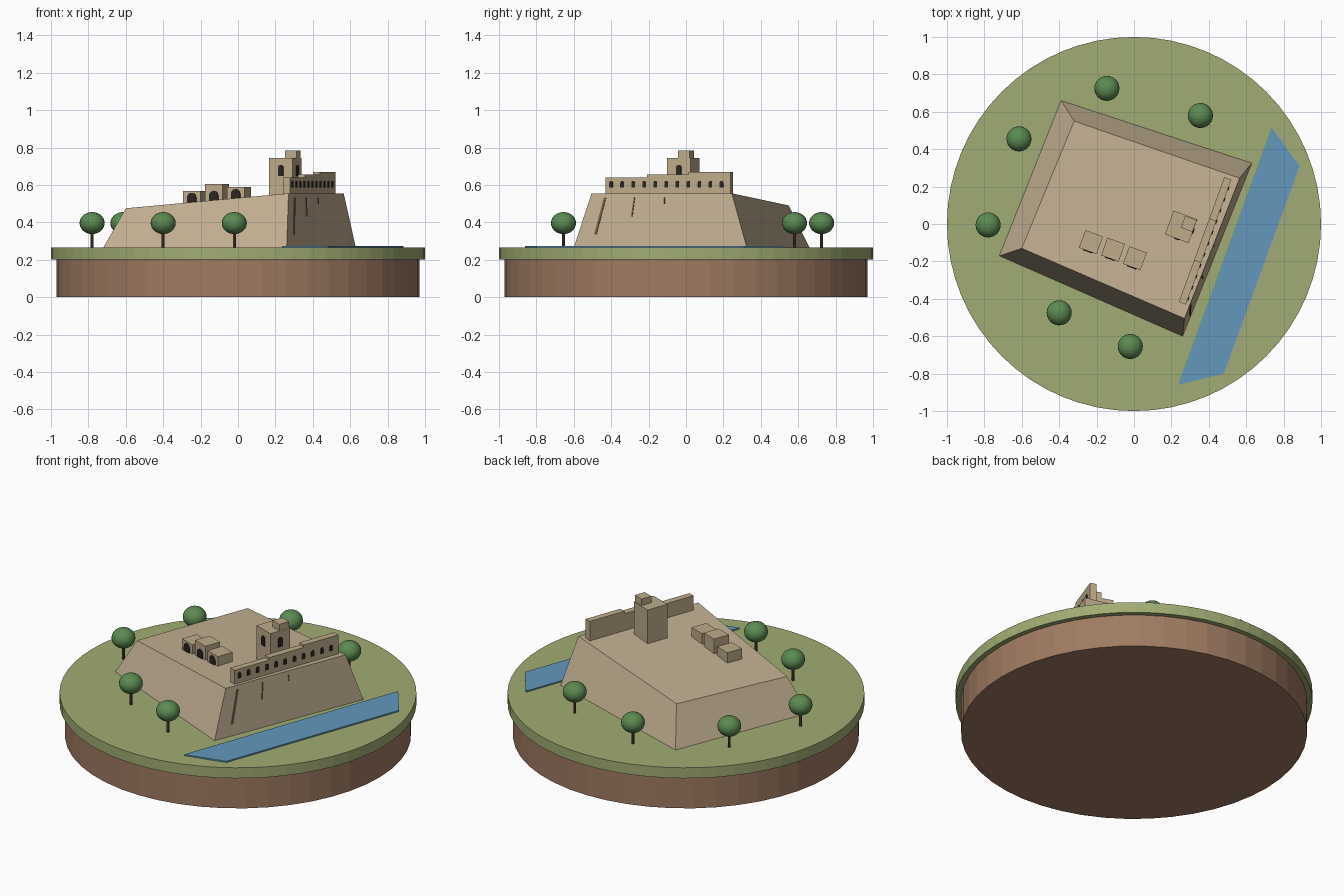
import bpy, bmesh, math
from mathutils import Vector, Matrix

if "Cube" in bpy.data.objects:
    bpy.data.objects.remove(bpy.data.objects["Cube"])


def material(name, srgb):
    lin = [(c / 255 / 12.92) if c < 11 else ((c / 255 + 0.055) / 1.055) ** 2.4 for c in srgb]
    m = bpy.data.materials.new(name)
    m.use_nodes = True
    m.diffuse_color = (*lin, 1)
    m.node_tree.nodes["Principled BSDF"].inputs["Base Color"].default_value = (*lin, 1)
    return m


EARTH = material("earth brown", (160, 123, 98))
GRASS = material("grass green", (160, 172, 115))
ROCK = material("rock tan", (196, 177, 147))
STONE = material("masonry tan", (190, 171, 139))
WATER = material("water blue", (98, 152, 188))
LEAF = material("leaf green", (92, 138, 82))
BARK = material("bark brown", (98, 70, 50))
DARK = material("opening dark", (44, 36, 34))
CRACK = material("crack brown", (120, 100, 76))

TURN = math.radians(-20)  # heading of every building


def finish(bm, name, mat, smooth=False):
    bmesh.ops.recalc_face_normals(bm, faces=bm.faces)
    me = bpy.data.meshes.new(name)
    bm.to_mesh(me)
    bm.free()
    me.materials.append(mat)
    for p in me.polygons:
        p.use_smooth = smooth
    ob = bpy.data.objects.new(name, me)
    bpy.context.collection.objects.link(ob)
    return ob


def cylinder(name, x, y, r, z0, z1, mat, sides):
    bm = bmesh.new()
    bmesh.ops.create_cone(bm, cap_ends=True, segments=sides, radius1=r, radius2=r, depth=z1 - z0,
                          matrix=Matrix.Translation((x, y, (z0 + z1) / 2)))
    return finish(bm, name, mat)


def loft(name, lower, upper, mat):
    """Closed solid between two matching outlines."""
    bm = bmesh.new()
    a = [bm.verts.new(p) for p in lower]
    b = [bm.verts.new(p) for p in upper]
    n = len(a)
    bm.faces.new(a)
    bm.faces.new(b)
    for i in range(n):
        j = (i + 1) % n
        bm.faces.new((a[i], a[j], b[j], b[i]))
    return finish(bm, name, mat)


def block(name, x, y, sx, sy, z0, z1, mat=STONE):
    """Box turned to the building heading."""
    bm = bmesh.new()
    place = Matrix.Translation((x, y, (z0 + z1) / 2)) @ Matrix.Rotation(TURN, 4, 'Z')
    bmesh.ops.create_cube(bm, size=1, matrix=place @ Matrix.Diagonal((sx, sy, z1 - z0, 1)))
    return finish(bm, name, mat)


def local(x, y, dx, dy):
    """Point offset from x, y along the building axes."""
    c, s = math.cos(TURN), math.sin(TURN)
    return x + c * dx - s * dy, y + s * dx + c * dy


def arch(name, x, y, z0, w, h, side=False):
    """Thin arched opening on a front face, or a right-hand face if side."""
    r = w / 2
    pts = [(-r, 0), (r, 0)]
    pts += [(r * math.cos(math.pi * i / 8), h - r + r * math.sin(math.pi * i / 8)) for i in range(9)]
    rot = Matrix.Rotation(TURN + (math.pi / 2 if side else 0), 4, 'Z')
    place = Matrix.Translation((x, y, z0)) @ rot
    return loft(name, [place @ Vector((px, 0.003, pz)) for px, pz in pts],
                [place @ Vector((px, -0.005, pz)) for px, pz in pts], DARK)


# Round island
cylinder("earth_base", 0, 0, 0.97, 0, 0.2, EARTH, 48)
cylinder("grass_disc", 0, 0, 1.0, 0.2, 0.265, GRASS, 64)

# River strip
river = [(0.735, 0.515), (0.885, 0.31), (0.48, -0.8), (0.235, -0.86)]
loft("river", [(x, y, 0.26) for x, y in river], [(x, y, 0.273) for x, y in river], WATER)

# Sloping rock plateau
foot = [Vector(p) for p in ((0.26, -0.6, 0.265), (0.63, 0.325, 0.265),
                            (-0.39, 0.66, 0.265), (-0.72, -0.17, 0.265))]
crown = [Vector(p) for p in ((0.27, -0.505, 0.555), (0.565, 0.245, 0.555),
                             (-0.32, 0.55, 0.49), (-0.6, -0.13, 0.475))]
loft("rock_plateau", foot, crown, ROCK)


# Cracks down the cliff facing the river
def cliff(s, t):
    return foot[0].lerp(foot[1], s).lerp(crown[0].lerp(crown[1], s), t)


out = (foot[1] - foot[0]).cross(crown[0] - foot[0]).normalized() * 0.004
for k, (s, low, half) in enumerate(((0.105, 0.24, 0.007), (0.31, 0.57, 0.004), (0.52, 0.8, 0.003))):
    strip = [cliff(s - half, low), cliff(s + half, low), cliff(s + half, 0.92), cliff(s - half, 0.92)]
    loft(f"cliff_crack_{k + 1}", [p - out for p in strip], [p + out for p in strip], CRACK)

# Stepped rampart in three lengths, with a row of arched windows
wx, wy, length, thick = 0.38, -0.09, 0.71, 0.04
for k, top in enumerate((0.64, 0.655, 0.67)):
    x, y = local(wx, wy, 0, (k - 1) * length / 3)
    block(f"rampart_{k + 1}", x, y, thick, length / 3, 0.54, top)
for k in range(11):
    x, y = local(wx, wy, thick / 2, -0.322 + 0.0627 * k)
    arch(f"rampart_window_{k + 1}", x, y, 0.585, 0.02, 0.036, side=True)

# Tower with corner turret
tx, ty, size = 0.252, -0.015, 0.135
block("tower", tx, ty, size, size, 0.5, 0.745)
block("turret", 0.293, 0.0, 0.066, 0.066, 0.74, 0.785)
arch("tower_front_window", *local(tx, ty, 0, -size / 2), 0.647, 0.03, 0.06)
arch("tower_side_window", *local(tx, ty, size / 2, 0), 0.647, 0.03, 0.06, side=True)

# Row of three small houses
houses = ((-0.23, -0.097, 0.567, 0.505), (-0.112, -0.137, 0.605, 0.515), (0.005, -0.183, 0.59, 0.525))
for k, (x, y, top, sill) in enumerate(houses):
    block(f"house_{k + 1}", x, y, 0.1, 0.1, 0.48, top)
    arch(f"house_door_{k + 1}", *local(x, y, 0, -0.05), sill, 0.052, 0.053)

# Trees around the plateau
spots = ((-0.145, 0.725), (0.355, 0.58), (-0.615, 0.455), (-0.78, -0.005), (-0.4, -0.475), (-0.02, -0.655))
for k, (x, y) in enumerate(spots):
    cylinder(f"tree_trunk_{k + 1}", x, y, 0.008, 0.26, 0.36, BARK, 8)
    bm = bmesh.new()
    bmesh.ops.create_uvsphere(bm, u_segments=24, v_segments=14, radius=0.067,
                              matrix=Matrix.Translation((x, y, 0.396)) @ Matrix.Diagonal((1, 1, 0.88, 1)))
    finish(bm, f"tree_crown_{k + 1}", LEAF, smooth=True)
